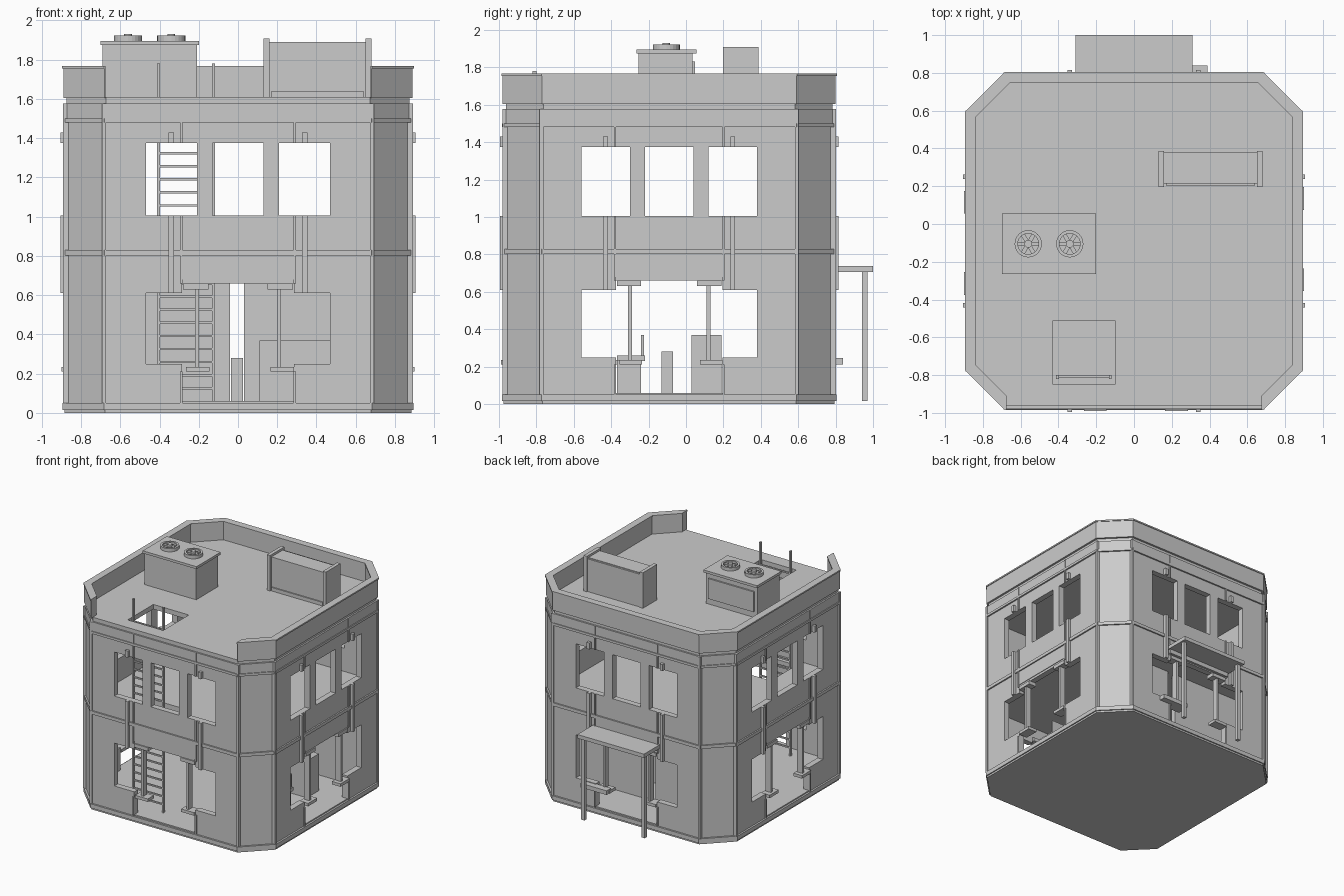
import bpy, bmesh, math
from mathutils import Matrix, Vector

if "Cube" in bpy.data.objects:
    bpy.data.objects.remove(bpy.data.objects["Cube"])

CY = -0.09            # centre of the building in y
H = 0.88              # half width of the walls
grey = bpy.data.materials.new("plain_grey")
grey.diffuse_color = (0.6, 0.6, 0.6, 1)
grey.use_nodes = True
grey.node_tree.nodes["Principled BSDF"].inputs["Base Color"].default_value = grey.diffuse_color


def finish(name, bm):
    bmesh.ops.recalc_face_normals(bm, faces=bm.faces)
    me = bpy.data.meshes.new(name)
    bm.to_mesh(me)
    bm.free()
    me.materials.append(grey)
    ob = bpy.data.objects.new(name, me)
    bpy.context.collection.objects.link(ob)
    return ob


def boxes(name, specs, turns=None):
    """Boxes (x0,x1,y0,y1,z0,z1); with turns they are local to the centre and repeated per side."""
    bm = bmesh.new()
    for t in ([None] if turns is None else turns):
        m = Matrix() if t is None else Matrix.Translation((0, CY, 0)) @ Matrix.Rotation(t * math.pi / 2, 4, 'Z')
        for x0, x1, y0, y1, z0, z1 in specs:
            s = Matrix.Diagonal((x1 - x0, y1 - y0, z1 - z0, 1))
            c = Vector(((x0 + x1) / 2, (y0 + y1) / 2, (z0 + z1) / 2))
            bmesh.ops.create_cube(bm, size=1, matrix=m @ Matrix.Translation(c) @ s)
    return finish(name, bm)


def octagon(h):
    s = 0.68 + (h - 0.89) * 0.414
    return [(s, -h), (h, -s), (h, s), (s, h), (-s, h), (-h, s), (-h, -s), (-s, -h)]


def slab(name, h, z0, z1):
    bm = bmesh.new()
    lo, hi = [[bm.verts.new((x, y + CY, z)) for x, y in octagon(h)] for z in (z0, z1)]
    bm.faces.new(lo)
    bm.faces.new(hi)
    for i in range(8):
        j = (i + 1) % 8
        bm.faces.new((lo[i], lo[j], hi[j], hi[i]))
    return finish(name, bm)


def ring(name, h_out, h_in, z0, z1):
    bm = bmesh.new()
    loops = [[bm.verts.new((x, y + CY, z)) for x, y in octagon(h)]
             for h, z in ((h_out, z0), (h_out, z1), (h_in, z1), (h_in, z0))]
    for k in range(4):
        a, b = loops[k], loops[(k + 1) % 4]
        for i in range(8):
            j = (i + 1) % 8
            bm.faces.new((a[i], a[j], b[j], b[i]))
    return finish(name, bm)


def cut(ob, spec, turns=None):
    cutter = boxes("cutter", [spec], turns)
    cutter.hide_render = True
    mod = ob.modifiers.new("cut", 'BOOLEAN')
    mod.operation, mod.solver, mod.object = 'DIFFERENCE', 'EXACT', cutter
    bpy.context.view_layer.objects.active = ob
    bpy.ops.object.modifier_apply(modifier=mod.name)
    bpy.data.objects.remove(cutter)


ALL = range(4)

# Hollow shell with windows and doors on all four sides
walls = ring("walls", H, H - 0.05, 0.015, 1.577)
for x in (-0.34, 0, 0.34):
    cut(walls, (x - 0.13, x + 0.13, -1.1, -0.75, 1.005, 1.375), ALL)
for x in (-0.34, 0.34):
    cut(walls, (x - 0.13, x + 0.13, -1.1, -0.75, 0.25, 0.61), ALL)
cut(walls, (-0.285, 0.285, -1.1, -0.75, 0.06, 0.66), ALL)

# Floors and roof with a ladder hatch
HATCH = (-0.43, -0.10, -0.85, -0.51)
slab("ground_plate", 0.885, 0, 0.015)
slab("ground_floor", 0.84, 0.012, 0.06)
cut(slab("upper_floor", 0.84, 0.75, 0.81), HATCH + (0.6, 0.95))
cut(slab("roof", 0.873, 1.57, 1.61), HATCH + (1.4, 1.8))

# Bands around the walls
ring("base_band", 0.895, 0.87, 0.015, 0.05)
ring("middle_band", 0.892, 0.87, 0.803, 0.83)
ring("cornice_band", 0.893, 0.87, 1.48, 1.50)
ring("upper_band", 0.886, 0.87, 1.50, 1.577)

# Parapet, open along the front
parapet = ring("parapet", 0.89, 0.84, 1.605, 1.757)
cap = ring("parapet_cap", 0.896, 0.836, 1.755, 1.767)
for p in (parapet, cap):
    cut(p, (-0.675, 0.675, -1.1, -0.8, 1.5, 1.9))

# Vertical seams, corner trims and strips above the windows
trim = []
for s in (-1, 1):
    for z0, z1 in ((0.05, 0.21), (0.66, 1.005), (1.375, 1.577)):
        trim.append((s * 0.29 - 0.006, s * 0.29 + 0.006, -0.89, -0.87, z0, z1))
    trim.append((s * 0.682 - 0.01, s * 0.682 + 0.01, -0.891, -0.86, 0.05, 1.577))
    for z0, z1 in ((0.61, 1.005), (1.375, 1.43)):
        trim.append((s * 0.34 - 0.013, s * 0.34 + 0.013, -0.905, -0.87, z0, z1))
trim.append((-0.285, 0.285, -0.885, -0.87, 0.68, 0.80))
boxes("wall_trim", trim, ALL)

# Window frame ends standing in the doorways
frames = []
for s in (-1, 1):
    frames += [(s * 0.21 - 0.01, s * 0.21 + 0.01, -0.88, -0.83, 0.235, 0.635),
               (s * 0.215 - 0.065, s * 0.215 + 0.065, -0.89, -0.82, 0.63, 0.66),
               (s * 0.215 - 0.05, s * 0.215 + 0.07, -0.90, -0.82, 0.21, 0.235)]
boxes("doorway_frames", frames, ALL)
boxes("back_ledge", [(0.15, 0.39, 0.78, 0.84, 0.21, 0.245)])

# Partition with a narrow gap, and furniture
boxes("partition", [(-0.82, -0.04, 0.42, 0.46, 0.06, 0.76), (0.03, 0.82, 0.42, 0.46, 0.06, 0.76)])
boxes("counter", [(0.11, 0.62, 0.03, 0.19, 0.06, 0.37)])
boxes("short_post", [(-0.035, 0.025, -0.13, -0.07, 0.06, 0.28)])
boxes("seat", [(0.52, 0.66, -0.37, -0.24, 0.06, 0.23), (0.51, 0.67, -0.37, -0.22, 0.23, 0.26),
               (0.52, 0.66, -0.24, -0.225, 0.26, 0.37)])

# Ladder from the ground through the roof hatch
rungs = [(-0.405, -0.125, -0.815, -0.803, 0.12 + i * 0.0665, 0.132 + i * 0.0665) for i in range(23)]
rails = [(x - 0.007, x + 0.007, -0.82, -0.80, 0.06, 1.78) for x in (-0.405, -0.125)]
boxes("ladder", rungs + rails)

# Back porch
boxes("porch_roof", [(-0.31, 0.31, 0.78, 1.0, 0.705, 0.737), (-0.30, 0.30, 0.78, 0.81, 0.67, 0.705)])
boxes("porch_posts", [(s * 0.28 - 0.015, s * 0.28 + 0.015, 0.94, 0.97, 0.015, 0.71) for s in (-1, 1)])

# Roof fan unit
boxes("fan_unit", [(-0.69, -0.21, -0.255, 0.035, 1.60, 1.876), (-0.66, -0.24, 0.03, 0.048, 1.66, 1.83)])
boxes("fan_unit_lid", [(-0.70, -0.20, -0.265, 0.055, 1.874, 1.895)])
for x in (-0.56, -0.34):
    bm = bmesh.new()
    base = Matrix.Translation((x, -0.105, 0))
    loops = []
    for r, z in ((0.072, 1.89), (0.072, 1.922), (0.055, 1.922), (0.055, 1.89)):
        loops.append([bm.verts.new(base @ Vector((r * math.cos(i * math.pi / 12), r * math.sin(i * math.pi / 12), z)))
                      for i in range(24)])
    for k in range(4):
        a, b = loops[k], loops[(k + 1) % 4]
        for i in range(24):
            j = (i + 1) % 24
            bm.faces.new((a[i], a[j], b[j], b[i]))
    for k in range(3):
        bmesh.ops.create_cube(bm, size=1, matrix=base @ Matrix.Rotation(k * math.pi / 3, 4, 'Z')
                              @ Matrix.Translation((0, 0, 1.908)) @ Matrix.Diagonal((0.115, 0.022, 0.01, 1)))
    bmesh.ops.create_cone(bm, cap_ends=True, segments=16, radius1=0.02, radius2=0.02, depth=0.04,
                          matrix=base @ Matrix.Translation((0, 0, 1.91)))
    finish("roof_fan", bm)

# Roof duct box with end plates
boxes("duct_box", [(0.15, 0.66, 0.215, 0.365, 1.60, 1.89), (0.17, 0.64, 0.205, 0.22, 1.61, 1.64),
                   (0.15, 0.66, 0.365, 0.38, 1.60, 1.885)])
boxes("duct_end_plates", [(x, x + 0.03, 0.197, 0.387, 1.60, 1.908) for x in (0.13, 0.65)])
